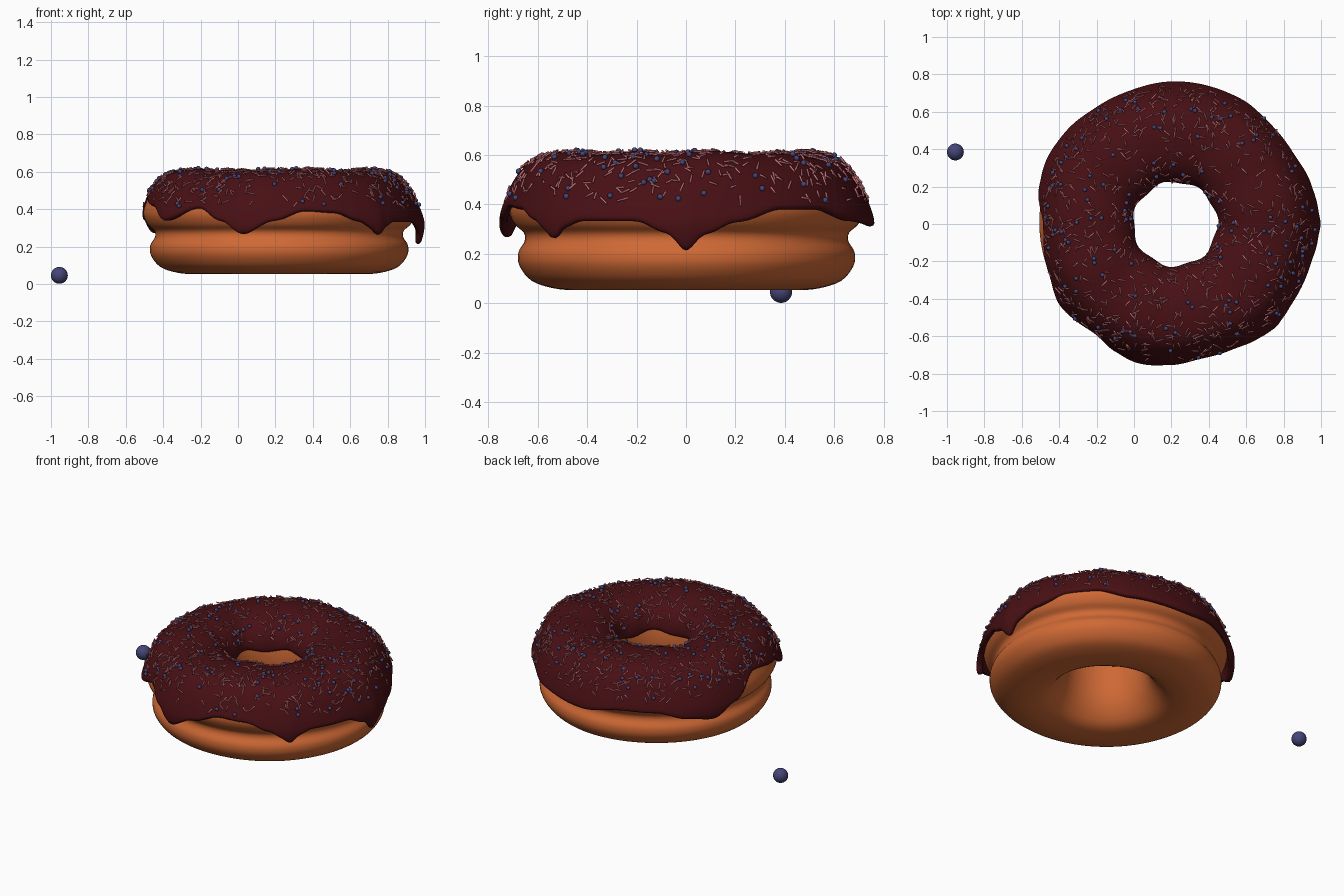
import bpy, bmesh, math, random
from mathutils import Vector, Matrix

if "Cube" in bpy.data.objects:
    bpy.data.objects.remove(bpy.data.objects["Cube"])

random.seed(7)
CX = 0.22  # ring centre in x


def material(name, rgb):
    m = bpy.data.materials.new(name)
    m.diffuse_color = (*rgb, 1)
    m.use_nodes = True
    m.node_tree.nodes["Principled BSDF"].inputs["Base Color"].default_value = m.diffuse_color
    return m


DOUGH = material("baked_dough", (0.62, 0.14, 0.035))
CHOC = material("chocolate", (0.065, 0.005, 0.007))
PINK = material("pink_sugar", (0.62, 0.17, 0.2))
BLUE = material("blue_sugar", (0.06, 0.06, 0.19))


def add_object(name, bm, mat):
    bmesh.ops.recalc_face_normals(bm, faces=bm.faces)
    me = bpy.data.meshes.new(name)
    bm.to_mesh(me)
    bm.free()
    me.materials.append(mat)
    me.polygons.foreach_set("use_smooth", [True] * len(me.polygons))
    ob = bpy.data.objects.new(name, me)
    bpy.context.collection.objects.link(ob)
    return ob


def spline(pts, n, closed=False):
    """Catmull-Rom samples through 2D points, n per span."""
    p = [Vector(q) for q in pts]
    k = len(p)
    get = (lambda i: p[i % k]) if closed else (lambda i: p[max(0, min(k - 1, i))])
    out = []
    for i in range(k if closed else k - 1):
        a, b, c, d = (get(i + j) for j in (-1, 0, 1, 2))
        for s in range(n):
            t = s / n
            out.append(0.5 * (2 * b + (c - a) * t + (2 * a - 5 * b + 4 * c - d) * t**2
                              + (3 * b - a - 3 * c + d) * t**3))
    if not closed:
        out.append(p[-1])
    return out


def ring_surface(rows, closed):
    """Skin rows of points (one row per angle) into a ring."""
    bm = bmesh.new()
    grid = [[bm.verts.new(q) for q in row] for row in rows]
    m = len(rows[0])
    for i in range(len(grid)):
        a, b = grid[i], grid[(i + 1) % len(grid)]
        for j in range(m if closed else m - 1):
            k = (j + 1) % m
            bm.faces.new((a[j], b[j], b[k], a[k]))
    return bm


def polar(r, th, z):
    return Vector((CX + r * math.cos(th), r * math.sin(th), z))


# Dough: revolved cross-section with a waist and a flared hole underneath
dough_profile = [(0.45, 0.055), (0.54, 0.06), (0.63, 0.09), (0.68, 0.15), (0.685, 0.205),
                 (0.66, 0.25), (0.663, 0.285), (0.70, 0.32), (0.722, 0.375), (0.705, 0.44),
                 (0.66, 0.52), (0.56, 0.565), (0.45, 0.575), (0.34, 0.55), (0.265, 0.48),
                 (0.24, 0.39), (0.243, 0.28), (0.275, 0.17), (0.35, 0.08)]
sect = spline(dough_profile, 4, True)
N = 96
rows = []
for i in range(N):
    th = 2 * math.pi * i / N
    wob = 1 + 0.006 * math.cos(2 * th) + 0.003 * math.sin(5 * th)
    rows.append([polar(q.x * wob, th, q.y) for q in sect])
add_object("dough_ring", ring_surface(rows, True), DOUGH)

# Icing: draped shell whose lower edge height follows (angle, z) keys
edge_keys = [(-158, .42), (-145, .34), (-126, .41), (-115, .34), (-105, .26), (-92, .34),
             (-79, .395), (-66, .385), (-54, .335), (-50, .30), (-45, .25), (-41, .305),
             (-35, .335), (-16, .335), (-6, .28), (0, .20), (6, .275), (16, .33), (32, .385),
             (46, .385), (62, .335), (90, .31), (110, .345), (125, .34), (140, .29),
             (152, .265), (164, .34), (180, .46), (202, .42)]


def edge_z(th):
    d = (math.degrees(th) + 158) % 360 - 158
    for (a, za), (b, zb) in zip(edge_keys, edge_keys[1:]):
        if a <= d <= b:
            t = (d - a) / (b - a)
            return za + (zb - za) * t * t * (3 - 2 * t)
    return .4


icing_profile = [(.226, .40), (.226, .46), (.26, .53), (.34, .585), (.46, .607), (.57, .597),
                 (.64, .565), (.69, .505), (.718, .45), (.742, .39), (.757, .33),
                 (.752, .27), (.73, .195)]
SPAN = 16
curve = spline(icing_profile, SPAN)


def icing_point(u, th):
    """Point on the icing at spline parameter u (in spans)."""
    f = max(0, min(len(curve) - 1.001, u * SPAN))
    i = int(f)
    q = curve[i].lerp(curve[i + 1], f - i)
    r, z = q
    w = max(0, min(1, (u - 5) / 5))
    r += w * 0.14 * max(0, 0.36 - edge_z(th))
    top = max(0, min(1, (z - .45) / .15))
    r += 0.007 * math.sin(7 * th + 1) * (1 - w)
    z += top * (0.007 * math.sin(4 * th + .5) + 0.004 * math.sin(9 * th))
    return polar(r, th, z)


def edge_u(th):
    z = edge_z(th)
    i = 5 * SPAN
    while i < len(curve) - 1 and curve[i + 1].y > z:
        i += 1
    if i >= len(curve) - 1:
        return (len(curve) - 1) / SPAN
    return (i + (curve[i].y - z) / (curve[i].y - curve[i + 1].y)) / SPAN


N, M = 180, 22
rows = []
for i in range(N):
    th = 2 * math.pi * i / N
    top = edge_u(th)
    start = 0.25 + 0.25 * math.sin(5 * th)
    rows.append([icing_point(start + (top - start) * j / M, th) for j in range(M + 1)])
icing = add_object("icing", ring_surface(rows, False), CHOC)
# make sure the shell faces outward before thickening inward
mid = icing.data.polygons
if sum(p.normal.z * p.area for p in mid) < 0:
    icing.data.flip_normals()
sol = icing.modifiers.new("thickness", 'SOLIDIFY')
sol.thickness = 0.036
sol.offset = -1
sub = icing.modifiers.new("soft_lip", 'SUBSURF')
sub.levels = sub.render_levels = 1


# Decorations scattered over the upper icing
def scatter():
    while True:
        u, th = random.uniform(1.3, 8.6), random.uniform(0, 2 * math.pi)
        p = icing_point(u, th)
        r = math.hypot(p.x - CX, p.y)
        fade = 1 if u < 7.3 else 0.45
        if random.random() < fade * r / 0.75 and u < edge_u(th) - .5:
            break
    du = icing_point(u + .05, th) - icing_point(u - .05, th)
    dt = icing_point(u, th + .01) - icing_point(u, th - .01)
    n = du.cross(dt).normalized()
    return p, -n if n.z < 0 else n


# Pink rods
bm = bmesh.new()
for _ in range(850):
    p, n = scatter()
    side = n.cross(Vector((random.gauss(0, 1), random.gauss(0, 1), random.gauss(0, 1)))).normalized()
    axis = (side + n * random.uniform(-.25, .25)).normalized()
    rot = axis.to_track_quat('Z', 'Y').to_matrix().to_4x4()
    bmesh.ops.create_cone(bm, cap_ends=True, segments=6, radius1=.0042, radius2=.0042,
                          depth=random.uniform(.03, .048),
                          matrix=Matrix.Translation(p + n * .004) @ rot)
rods = add_object("sprinkle_rods", bm, PINK)

# Blue pearls
bm = bmesh.new()
for _ in range(120):
    p, n = scatter()
    bmesh.ops.create_uvsphere(bm, u_segments=12, v_segments=8, radius=.0115,
                              matrix=Matrix.Translation(p + n * .004))
add_object("sprinkle_pearls", bm, BLUE)

# Loose pearl beside the ring
bm = bmesh.new()
bmesh.ops.create_uvsphere(bm, u_segments=32, v_segments=16, radius=.045,
                          matrix=Matrix.Translation((-.955, .385, .046)))
add_object("loose_pearl", bm, BLUE)
